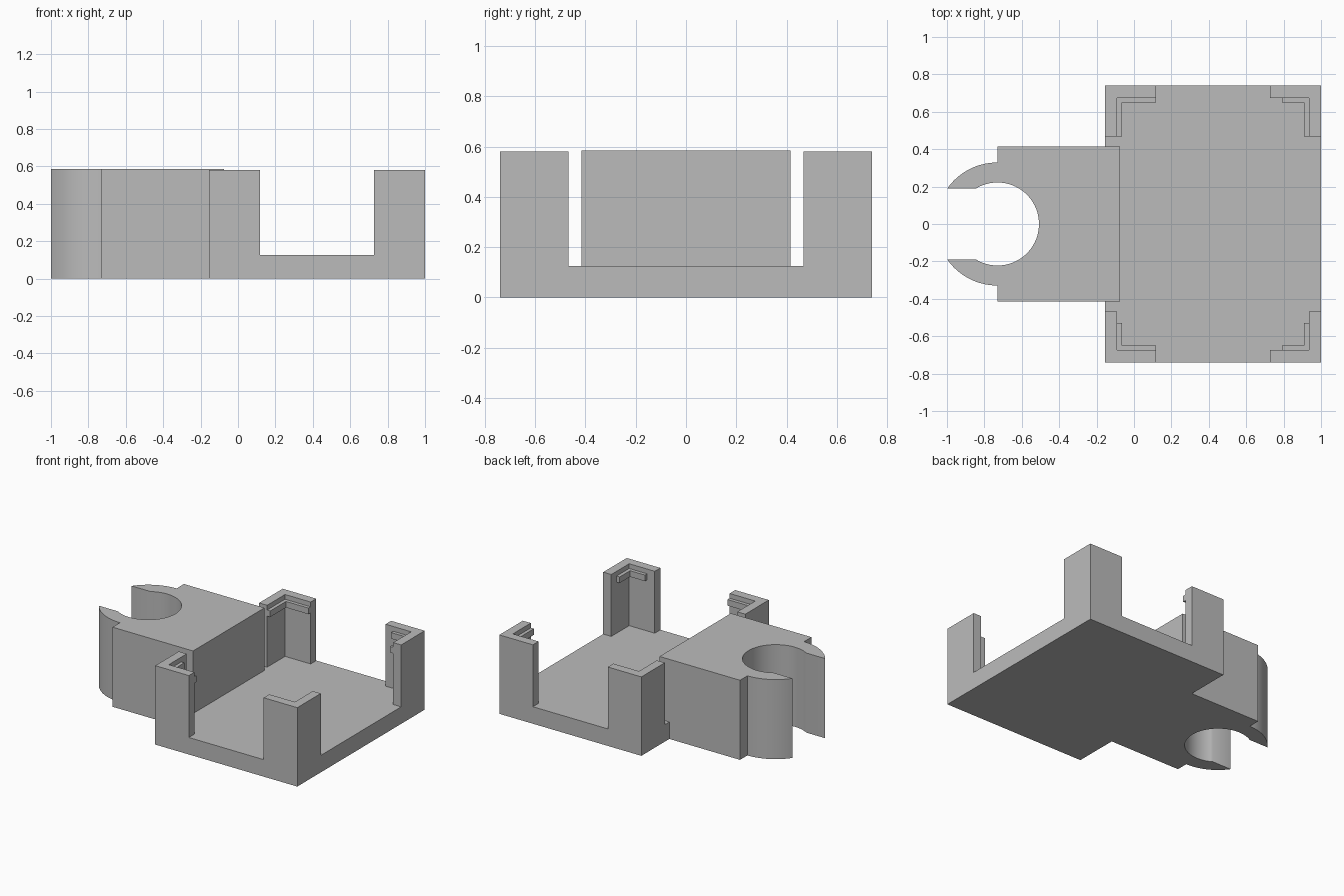
import bpy, bmesh
from math import sin, cos, asin, pi

cube = bpy.data.objects.get("Cube")
if cube:
    bpy.data.objects.remove(cube, do_unlink=True)

# Single plain plastic colour
COLOUR = (0.5, 0.5, 0.5, 1)
grey = bpy.data.materials.new("grey plastic")
grey.use_nodes = True
grey.diffuse_color = COLOUR
grey.node_tree.nodes["Principled BSDF"].inputs["Base Color"].default_value = COLOUR


def prism(name, outline, z0, z1, smooth=False):
    """Extrude a plan outline from z0 up to z1."""
    bm = bmesh.new()
    face = bm.faces.new([bm.verts.new((x, y, z0)) for x, y in outline])
    grown = bmesh.ops.extrude_face_region(bm, geom=[face])["geom"]
    for v in grown:
        if isinstance(v, bmesh.types.BMVert):
            v.co.z = z1
    bmesh.ops.recalc_face_normals(bm, faces=bm.faces)
    mesh = bpy.data.meshes.new(name)
    bm.to_mesh(mesh)
    bm.free()
    mesh.materials.append(grey)
    obj = bpy.data.objects.new(name, mesh)
    bpy.context.collection.objects.link(obj)
    if smooth:
        bpy.ops.object.select_all(action='DESELECT')
        obj.select_set(True)
        bpy.context.view_layer.objects.active = obj
        bpy.ops.object.shade_smooth_by_angle(angle=pi / 6)
    return obj


def arc(cx, r, a0, a1, n):
    return [(cx + r * cos(a0 + (a1 - a0) * i / n), r * sin(a0 + (a1 - a0) * i / n))
            for i in range(n + 1)]


LEFT, RIGHT, DEPTH = -0.155, 1.0, 0.74
PLATE_TOP, POST_TOP = 0.125, 0.58
BLOCK_X, BLOCK_Y, BLOCK_TOP = -0.075, 0.415, 0.585

# Base plate, notched where the clip block joins it
prism("base_plate", [(LEFT, -DEPTH), (RIGHT, -DEPTH), (RIGHT, DEPTH), (LEFT, DEPTH),
                     (LEFT, BLOCK_Y), (BLOCK_X, BLOCK_Y),
                     (BLOCK_X, -BLOCK_Y), (LEFT, -BLOCK_Y)], 0, PLATE_TOP)

# Clip block: body, outer jaw curves, flat jaw tips and the round bore
CX, BORE, JAW, GAP = -0.73, 0.222, 0.329, 0.19
outer = arc(CX, JAW, pi / 2, pi - asin(GAP / JAW), 16)
bore_end = pi - asin(GAP / BORE)
outline = [(BLOCK_X, -BLOCK_Y), (BLOCK_X, BLOCK_Y), (CX, BLOCK_Y)]
outline += outer
outline += arc(CX, BORE, bore_end, -bore_end, 56)
outline += [(x, -y) for x, y in reversed(outer)]
outline += [(CX, -BLOCK_Y)]
prism("clip_block", outline, 0, BLOCK_TOP, smooth=True)


def corner_angle(name, cx, cy, sx, sy, len_x, len_y, thick, z0, z1):
    """L-shaped wall growing inward from a corner."""
    plan = [(0, 0), (len_x, 0), (len_x, thick), (thick, thick), (thick, len_y), (0, len_y)]
    prism(name, [(cx + sx * x, cy + sy * y) for x, y in plan], z0, z1)


# Corner posts with small retaining ledges near the top
WALL, REACH, SHORT = 0.065, 0.273, 0.21
for side, cx, sx in (("left", RIGHT, -1), ("right", LEFT, 1)):
    for end, cy, sy in (("front", -DEPTH, 1), ("back", DEPTH, -1)):
        corner_angle(f"{end}_{side}_post", cx, cy, sx, sy, REACH, REACH,
                     WALL, PLATE_TOP, POST_TOP)
        ledge_x = (SHORT if side == "left" else REACH) - WALL
        ledge_y = (SHORT if end == "front" else REACH) - WALL
        corner_angle(f"{end}_{side}_ledge", cx + sx * WALL, cy + sy * WALL, sx, sy,
                     ledge_x, ledge_y, 0.025, 0.5, 0.545)
